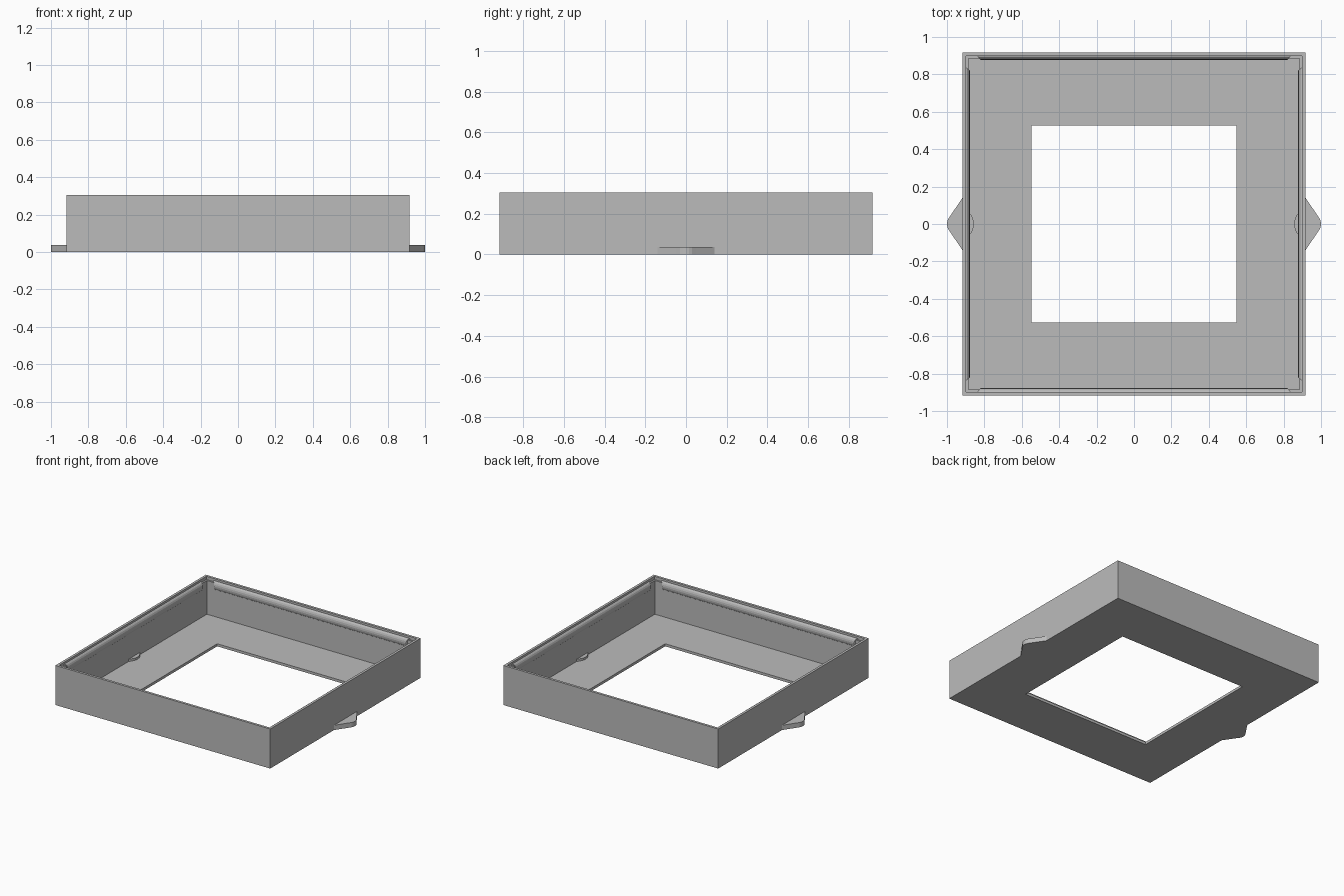
import bpy, bmesh, math
from mathutils import Matrix

cube = bpy.data.objects.get("Cube")
if cube:
    bpy.data.objects.remove(cube, do_unlink=True)

# Single plain grey material
grey = bpy.data.materials.new("plain grey")
grey.use_nodes = True
colour = (0.5, 0.5, 0.5, 1)
grey.diffuse_color = colour
grey.node_tree.nodes["Principled BSDF"].inputs["Base Color"].default_value = colour


def loft(name, rings, closed=False, turn=0):
    """Bridge rings of points; cap the ends, or join last to first."""
    bm = bmesh.new()
    loops = [[bm.verts.new(p) for p in ring] for ring in rings]
    pairs = list(zip(loops, loops[1:]))
    if closed:
        pairs.append((loops[-1], loops[0]))
    else:
        bm.faces.new(loops[0])
        bm.faces.new(loops[-1])
    for a, b in pairs:
        for i in range(len(a)):
            j = (i + 1) % len(a)
            bm.faces.new((a[i], a[j], b[j], b[i]))
    bmesh.ops.recalc_face_normals(bm, faces=bm.faces[:])
    bm.transform(Matrix.Rotation(turn, 4, "Z"))
    mesh = bpy.data.meshes.new(name)
    bm.to_mesh(mesh)
    bm.free()
    mesh.materials.append(grey)
    obj = bpy.data.objects.new(name, mesh)
    bpy.context.collection.objects.link(obj)
    return obj


def rectangle(x, y, z):
    return [(-x, -y, z), (x, -y, z), (x, y, z), (-x, y, z)]


# Tray: floor with a window, walls, and a stepped rim
OUT, LIP, WALL = 0.917, 0.898, 0.886
TOP, LEDGE, FLOOR = 0.305, 0.28, 0.02
WIN_X, WIN_Y = 0.547, 0.527
loft("tray", [
    rectangle(WIN_X, WIN_Y, 0),
    rectangle(OUT, OUT, 0),
    rectangle(OUT, OUT, TOP),
    rectangle(LIP, LIP, TOP),
    rectangle(LIP, LIP, LEDGE),
    rectangle(WALL, WALL, LEDGE),
    rectangle(WALL, WALL, FLOOR),
    rectangle(WIN_X, WIN_Y, FLOOR),
], closed=True)

# Rounded snap bead along the inside of each wall, with tapered ends
for side, k in (("left", 0), ("back", 1), ("right", 2), ("front", 3)):
    arc = [math.pi * i / 8 for i in range(9)]
    ends = []
    for s in (-1, 1):
        ends.append([(0.9 - 0.022 * math.sin(a),
                      s * (0.84 - 0.02 * math.sin(a)),
                      0.255 + 0.035 * math.cos(a)) for a in arc])
    loft("snap_bead_" + side, ends, turn=k * math.pi / 2)

# Finger tabs: rounded tip outside, shallow curved end inside the wall
for side, turn in (("left", 0), ("right", math.pi)):
    outline = [(0.90, -0.165), (0.978, -0.05)]
    tip = [-0.03, -0.015, 0, 0.015, 0.03]
    outline += [(1.0 - 9 * y * y, y) for y in tip]
    outline += [(0.978, 0.05), (0.90, 0.165)]
    inner = [0.07, 0.045, 0.025, 0, -0.025, -0.045, -0.07]
    outline += [(0.856 + 6.2 * y * y, y) for y in inner]
    loft("finger_tab_" + side,
         [[(x, y, z) for x, y in outline] for z in (0, 0.037)], turn=turn)
